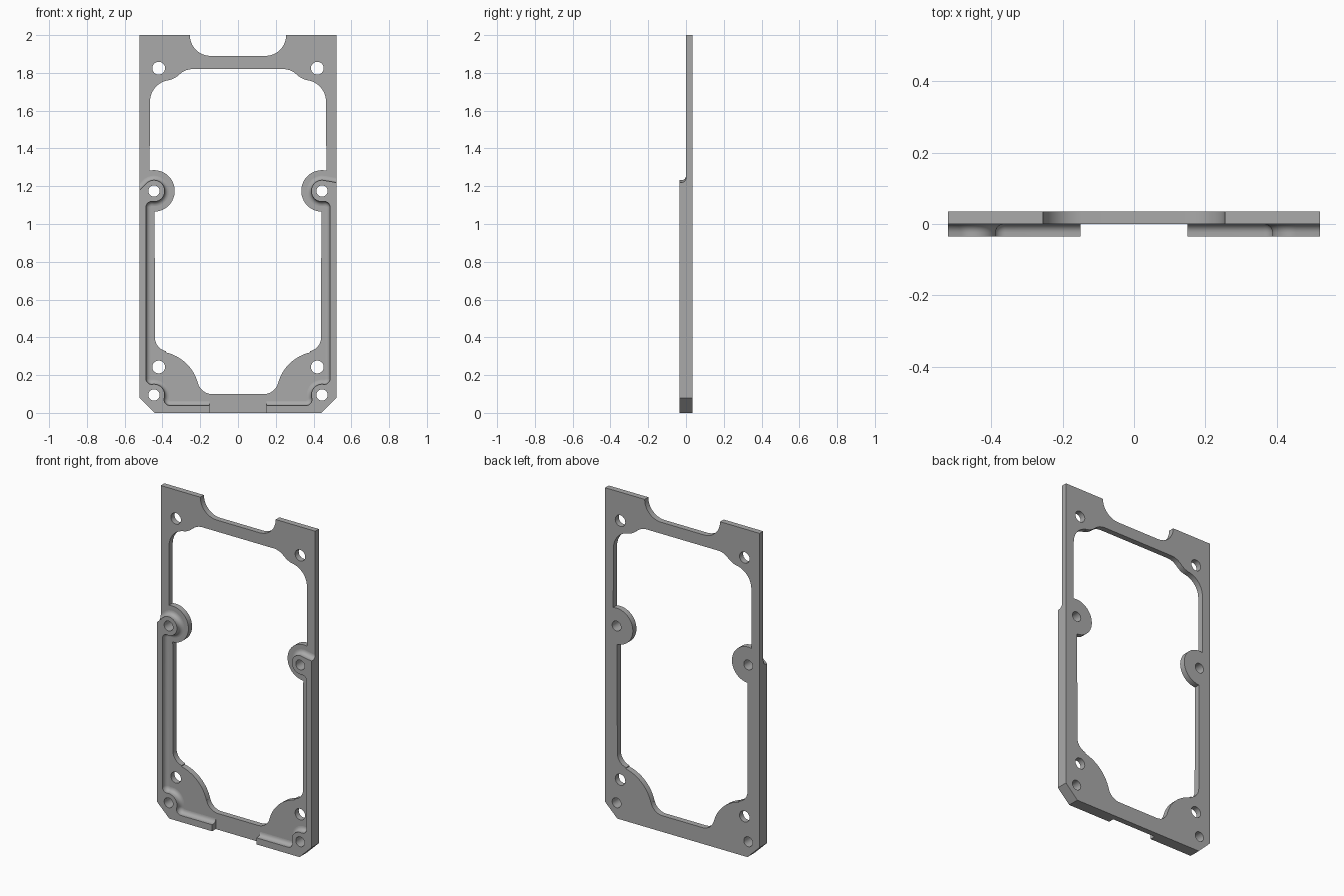
import bpy, bmesh
from math import sin, cos, tan, radians, degrees, sqrt, atan2

cube = bpy.data.objects.get("Cube")
if cube:
    bpy.data.objects.remove(cube, do_unlink=True)

grey = bpy.data.materials.new("plain grey")
grey.use_nodes = True
COLOUR = (0.4, 0.4, 0.4, 1)
grey.diffuse_color = COLOUR
grey.node_tree.nodes["Principled BSDF"].inputs["Base Color"].default_value = COLOUR

HALF, THICK = 0.522, 0.035
UPPER, LOWER = (0.445, 1.175), (0.445, 0.095)   # screw boss centres
CHAMFER = [(0.44, 0), (HALF, 0.08)]


def arc(centre, r, a0, a1, n=12):
    angles = [radians(a0 + (a1 - a0) * i / n) for i in range(n + 1)]
    return [(centre[0] + r * cos(a), centre[1] + r * sin(a)) for a in angles]


def mirrored(half):
    return half + [(-x, z) for x, z in reversed(half)]


def flipped(points, side):
    return [(side * x, z) for x, z in points]


def build(name, stacks, back_cap):
    """Each stack is a list of (outline, y) layers; the ends are filled across stacks."""
    bm = bmesh.new()
    front, back = [], []
    for stack in stacks:
        rings = [[bm.verts.new((x, y, z)) for x, z in pts] for pts, y in stack]
        for a, b in zip(rings, rings[1:]):
            for i in range(len(a)):
                j = (i + 1) % len(a)
                bm.faces.new((a[i], a[j], b[j], b[i]))
        for ring, group in ((rings[0], back), (rings[-1], front)):
            group += [bm.edges.get((ring[i - 1], ring[i])) for i in range(len(ring))]
    bmesh.ops.triangle_fill(bm, edges=front, use_beauty=True)
    if back_cap:
        bmesh.ops.triangle_fill(bm, edges=back, use_beauty=True)
    bmesh.ops.recalc_face_normals(bm, faces=bm.faces)
    mesh = bpy.data.meshes.new(name)
    bm.to_mesh(mesh)
    bm.free()
    mesh.materials.append(grey)
    obj = bpy.data.objects.new(name, mesh)
    bpy.context.collection.objects.link(obj)
    bpy.ops.object.select_all(action='DESELECT')
    obj.select_set(True)
    bpy.context.view_layer.objects.active = obj
    bpy.ops.object.shade_smooth_by_angle(angle=radians(30))


# Flat frame plate: outer edge with top notch, shaped opening, eight holes
outer = mirrored(CHAMFER + [(HALF, 2)] + arc((0.145, 2), 0.11, 0, -90))
opening = mirrored(
    arc((0.24, 1.72), 0.10, 90, 45)
    + arc((0.389, 1.869), 0.11, 225, 260)
    + arc((0.35, 1.647), 0.116, 80, 0)
    + arc(UPPER, 0.11, 78, 268, 32)
    + arc((0.365, 0.40), 0.075, 0, -78)
    + arc((0.43, 0.10), 0.225, 102, 165, 16)
    + arc((0.135, 0.179), 0.08, -15, -90))
holes = [flipped(arc(c, r, 0, 345, 23), side) for side in (1, -1)
         for c, r in ((UPPER, 0.03), (LOWER, 0.03),
                      ((0.42, 1.825), 0.034), ((0.42, 0.243), 0.034))]
build("frame_plate", [[(p, THICK), (p, 0)] for p in [outer, opening] + holes], True)


# Raised rim with screw bosses; grow widens it towards the plate
BOSS, BLEND, RIM_X, RIM_Z = 0.057, 0.03, 0.487, 0.04


def rim_outline(grow, top):
    r, f = BOSS + grow, BLEND - grow
    reach = BOSS + BLEND
    dx = RIM_X - BLEND - UPPER[0]
    d = sqrt(reach ** 2 - dx ** 2)
    side_a = degrees(atan2(d, dx))
    dz = LOWER[1] - RIM_Z - BLEND
    d_low = sqrt(reach ** 2 - dz ** 2)
    low_a = degrees(atan2(dz, d_low))
    start = arc(UPPER, r, top, 360 - side_a, 28)
    px, pz = start[0]
    pts = [(HALF, pz - (HALF - px) / tan(radians(top)))] + start
    pts += arc((UPPER[0] + dx, UPPER[1] - d), f, 180 - side_a, 0)
    pts += arc((LOWER[0] + dx, LOWER[1] + d), f, 0, side_a - 180)
    pts += arc(LOWER, r, side_a, 180 + low_a, 20)
    pts += arc((LOWER[0] - d_low, RIM_Z + BLEND), f, low_a, -90)
    return pts + [(0.15, RIM_Z + grow), (0.15, 0)] + CHAMFER


FILLET = 0.024
for name, side, top in (("left_rim", 1, 80), ("right_rim", -1, 45)):
    steps = [radians(15 * i) for i in range(7)]
    layers = [(FILLET * (1 - sin(t)), -FILLET * (1 - cos(t))) for t in steps]
    layers.append((0, -THICK))
    body = [(flipped(rim_outline(g, top), side), y) for g, y in layers]
    bores = [[(flipped(arc(c, 0.03, 0, 345, 23), side), y) for y in (0, -THICK)]
             for c in (UPPER, LOWER)]
    build(name, [body] + bores, False)
